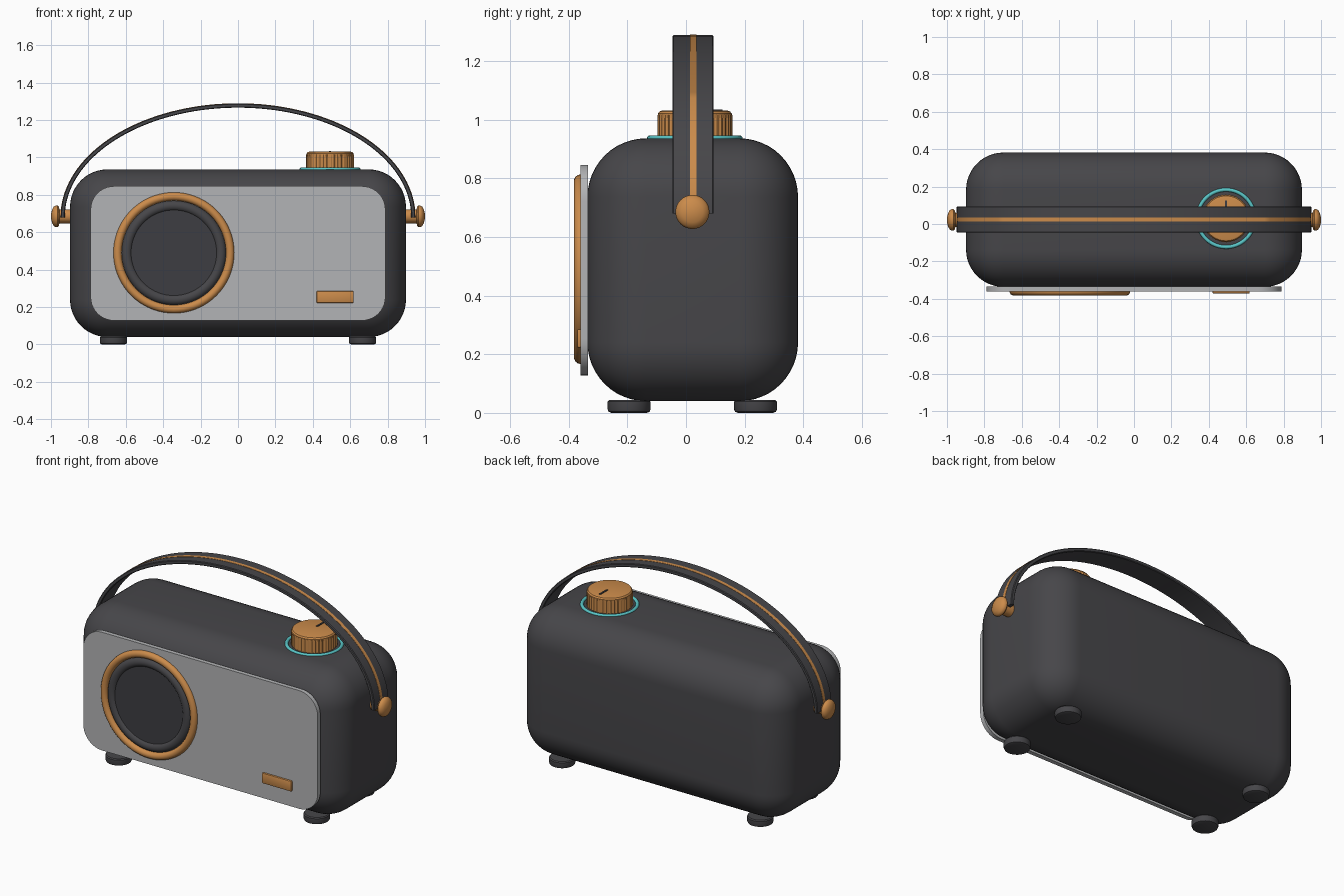
import bpy
import bmesh
from math import sin, cos, pi
from mathutils import Matrix, Vector

cube = bpy.data.objects.get("Cube")
if cube:
    bpy.data.objects.remove(cube, do_unlink=True)


def material(name, rgb, rough=0.6):
    m = bpy.data.materials.new(name)
    m.use_nodes = True
    m.diffuse_color = (*rgb, 1)
    bsdf = m.node_tree.nodes["Principled BSDF"]
    bsdf.inputs["Base Color"].default_value = (*rgb, 1)
    bsdf.inputs["Roughness"].default_value = rough
    return m


CHARCOAL = material("charcoal", (0.062, 0.061, 0.067))
GRILLE = material("dark_grille", (0.048, 0.048, 0.054))
COPPER = material("copper", (0.6, 0.26, 0.07))
SILVER = material("silver", (0.45, 0.455, 0.465))
TEAL = material("teal", (0.1, 0.56, 0.57))

TO_FRONT = Matrix.Rotation(pi / 2, 4, "X")   # local z becomes -y
TO_SIDE = Matrix.Rotation(pi / 2, 4, "Y")    # local z becomes +x


def finish(bm, name, mat, smooth=True):
    bmesh.ops.recalc_face_normals(bm, faces=bm.faces)
    mesh = bpy.data.meshes.new(name)
    bm.to_mesh(mesh)
    bm.free()
    mesh.materials.append(mat)
    ob = bpy.data.objects.new(name, mesh)
    bpy.context.collection.objects.link(ob)
    if smooth:
        bpy.ops.object.select_all(action="DESELECT")
        ob.select_set(True)
        bpy.context.view_layer.objects.active = ob
        bpy.ops.object.shade_smooth_by_angle(angle=pi / 5)
    return ob


def box(name, lo, hi, mat, bevel=0, segments=4, only_depth=False):
    """Box between two corners; optionally round only the edges along y."""
    bm = bmesh.new()
    bmesh.ops.create_cube(bm, size=1)
    lo, hi = Vector(lo), Vector(hi)
    for v in bm.verts:
        v.co = [(a + b) / 2 + c * (b - a) for a, b, c in zip(lo, hi, v.co)]
    edges = [e for e in bm.edges if not only_depth
             or abs(e.verts[0].co.y - e.verts[1].co.y) > 1e-4]
    if bevel:
        bmesh.ops.bevel(bm, geom=edges, offset=bevel, segments=segments,
                        profile=0.5, affect="EDGES")
    return finish(bm, name, mat)


def lathe(name, profile, mat, loc, rot=Matrix(), n=48, closed=False, ridge=0):
    """Revolve (radius, height) points about local z; ridge alternates radii."""
    bm = bmesh.new()
    rings = []
    for i in range(n):
        a = 2 * pi * i / n
        k = 1 - ridge * (i // 2 % 2)
        rings.append([bm.verts.new((r * k * cos(a), r * k * sin(a), h))
                      for r, h in profile])
    count = len(profile)
    for i in range(n):
        p, q = rings[i], rings[(i + 1) % n]
        for j in range(count if closed else count - 1):
            k = (j + 1) % count
            bm.faces.new((p[j], q[j], q[k], p[k]))
    if not closed:
        for j in (0, -1):
            bm.faces.new([r[j] for r in rings])
    bmesh.ops.transform(bm, matrix=Matrix.Translation(loc) @ rot, verts=bm.verts)
    return finish(bm, name, mat)


def torus(name, major, minor, mat, loc, rot=Matrix()):
    circle = [(major + minor * cos(2 * pi * i / 14), minor * sin(2 * pi * i / 14))
              for i in range(14)]
    return lathe(name, circle, mat, loc, rot, n=72, closed=True)


def arch(name, inner, outer, y0, y1, mat, bevel=0):
    """Half-elliptical band; inner and outer are offsets from the mid curve."""
    n = 72
    bm = bmesh.new()
    sections = []
    for i in range(n + 1):
        a = pi * i / n
        normal = Vector((0.6 * cos(a), 0, 0.937 * sin(a))).normalized()
        centre = Vector((0.937 * cos(a), 0, 0.68 + 0.597 * sin(a)))
        c = bevel
        ring = [(y0 + c, inner), (y1 - c, inner), (y1, inner + c), (y1, outer - c),
                (y1 - c, outer), (y0 + c, outer), (y0, outer - c), (y0, inner + c)]
        sections.append([bm.verts.new(centre + normal * off + Vector((0, y, 0)))
                         for y, off in ring])
    for p, q in zip(sections, sections[1:]):
        for j in range(8):
            k = (j + 1) % 8
            bm.faces.new((p[j], p[k], q[k], q[j]))
    bm.faces.new(sections[0])
    bm.faces.new(sections[-1])
    return finish(bm, name, mat)


# Cabinet and front panel
box("cabinet", (-0.898, -0.336, 0.04), (0.898, 0.382, 0.936), CHARCOAL, 0.2, 12)
box("front_panel", (-0.788, -0.36, 0.128), (0.788, -0.334, 0.846), SILVER,
    0.125, 10, only_depth=True)
box("badge", (0.42, -0.372, 0.222), (0.618, -0.355, 0.286), COPPER, 0.006, 2)

# Speaker
SPEAKER = Vector((-0.343, -0.36, 0.49))
torus("speaker_trim", 0.301, 0.022, COPPER, SPEAKER, TO_FRONT)
torus("speaker_surround", 0.252, 0.029, CHARCOAL, SPEAKER + Vector((0, 0.01, 0)), TO_FRONT)
lathe("speaker_cone", [(0.24, -0.01), (0.24, 0.006)], GRILLE, SPEAKER, TO_FRONT, n=64)

# Feet
for side, s in (("left", 1), ("right", -1)):
    for end, y in (("front", -0.194), ("back", 0.237)):
        lathe(f"{end}_{side}_foot",
              [(0.06, 0), (0.07, 0.004), (0.073, 0.012), (0.073, 0.038), (0.068, 0.044)],
              CHARCOAL, (0.666 * s, y, 0))

# Tuning dial with ring and pointer
DIAL = Vector((0.492, 0.03, 0.936))
torus("dial_ring", 0.153, 0.01, TEAL, DIAL)
lathe("dial_grip", [(0.128, 0), (0.128, 0.08)], COPPER, DIAL, n=160, ridge=0.03)
lathe("dial_cap", [(0.126, 0.07), (0.126, 0.084), (0.12, 0.092), (0.11, 0.095)],
      COPPER, DIAL, n=64)
box("dial_pointer", (0.487, 0.055, 1.025), (0.497, 0.125, 1.035), GRILLE)

# Carrying strap with centre stripe
arch("handle_strap", -0.011, 0.011, -0.046, 0.094, CHARCOAL, 0.004)
arch("handle_stripe", 0.008, 0.0125, 0.014, 0.035, COPPER)

# Strap pins on both ends
for side, s in (("left", 1), ("right", -1)):
    head = [(0.037, 0), (0.037, 0.075), (0.05, 0.077), (0.057, 0.084),
            (0.058, 0.093), (0.052, 0.105), (0.036, 0.114), (0.016, 0.119), (0.004, 0.12)]
    lathe(f"{side}_strap_pin", [(r, h * s) for r, h in head], COPPER,
          (0.88 * s, 0.022, 0.685), TO_SIDE, n=32)
